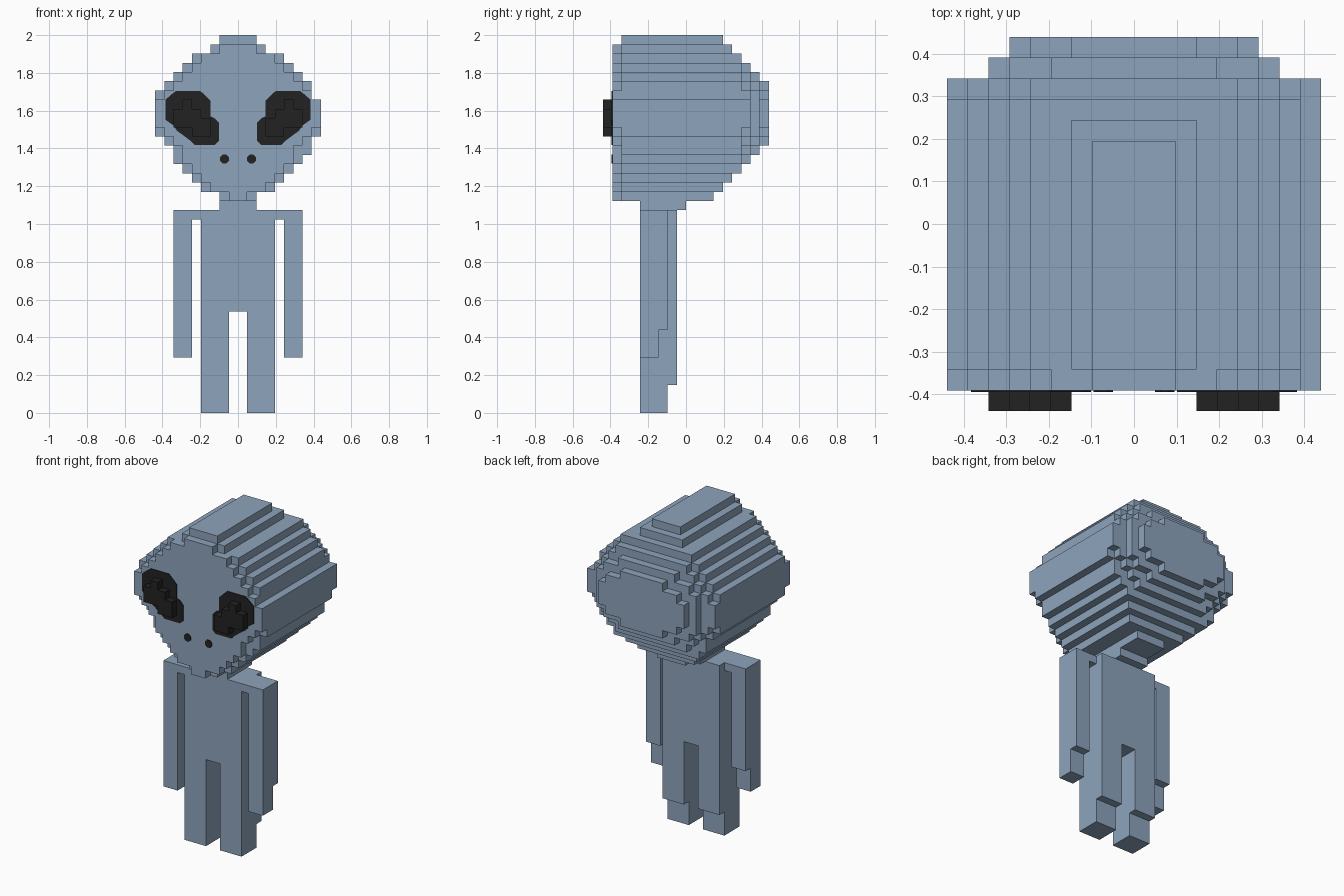
import bpy, bmesh, math
from mathutils import Vector

if "Cube" in bpy.data.objects:
    bpy.data.objects.remove(bpy.data.objects["Cube"], do_unlink=True)

U = 2 / 41  # size of one block


def material(name, rgb):
    m = bpy.data.materials.new(name)
    m.diffuse_color = (*rgb, 1)
    m.use_nodes = True
    bsdf = m.node_tree.nodes["Principled BSDF"]
    bsdf.inputs["Base Color"].default_value = (*rgb, 1)
    bsdf.inputs["Roughness"].default_value = 0.8
    return m


SKIN = material("blue_grey_skin", (0.27, 0.37, 0.50))
BLACK = material("black", (0.016, 0.016, 0.016))


def finish(name, bm, mat):
    bmesh.ops.recalc_face_normals(bm, faces=bm.faces)
    bmesh.ops.scale(bm, vec=(U, U, U), verts=bm.verts)
    me = bpy.data.meshes.new(name)
    bm.to_mesh(me)
    bm.free()
    me.materials.append(mat)
    ob = bpy.data.objects.new(name, me)
    bpy.context.collection.objects.link(ob)
    return ob


def from_blocks(name, cells, mat):
    """Shell around a set of unit blocks, with flat areas merged."""
    bm = bmesh.new()
    for c in sorted(cells):
        for axis in range(3):
            for side in (0, 1):
                n = list(c)
                n[axis] += 1 if side else -1
                if tuple(n) in cells:
                    continue
                a, b = (axis + 1) % 3, (axis + 2) % 3
                quad = []
                for p, q in ((0, 0), (1, 0), (1, 1), (0, 1)):
                    v = Vector(c)
                    v[axis] += side
                    v[a] += p
                    v[b] += q
                    quad.append(bm.verts.new(v))
                bm.faces.new(quad if side else quad[::-1])
    bmesh.ops.remove_doubles(bm, verts=bm.verts, dist=0.001)
    bmesh.ops.dissolve_limit(bm, angle_limit=0.01, verts=bm.verts, edges=bm.edges)
    return finish(name, bm, mat)


def box(x0, x1, y0, y1, z0, z1):
    return {(x, y, z) for x in range(x0, x1) for y in range(y0, y1) for z in range(z0, z1)}


def mirror(cells):
    return {(-1 - x, y, z) for x, y, z in cells}


def plate(name, outline, y):
    """Thin painted plate standing on the face."""
    bm = bmesh.new()
    f = bm.faces.new([bm.verts.new((x, y, z)) for x, z in outline])
    ext = bmesh.ops.extrude_face_region(bm, geom=[f])
    vs = [g for g in ext["geom"] if isinstance(g, bmesh.types.BMVert)]
    bmesh.ops.translate(bm, verts=vs, vec=(0, -0.08, 0))
    return finish(name, bm, BLACK)


# Head: half width and back end of each row, from the chin up
rows = {22: (2, 0), 23: (2, 3), 24: (4, 4), 25: (5, 5), 26: (6, 6), 27: (7, 7),
        28: (7, 8), 29: (8, 9), 30: (9, 9), 31: (9, 9), 32: (9, 9), 33: (9, 9),
        34: (8, 9), 35: (8, 9), 36: (7, 8), 37: (6, 7), 38: (5, 6), 39: (3, 5), 40: (2, 4)}
# Narrower layers closing the front and the rounded back
front = {23: 1, 24: 3, 25: 4, 26: 5, 27: 6, 28: 6, 29: 7, 30: 8, 31: 9, 32: 9, 33: 9,
         34: 8, 35: 7, 36: 6, 37: 5, 38: 4, 39: 2}
caps = {
    -8: front,
    6: {27: 5, 28: 6, 29: 7, 30: 8, 31: 9, 32: 9, 33: 9, 34: 8, 35: 7, 36: 6, 37: 5},
    7: {28: 4, 29: 6, 30: 7, 31: 7, 32: 7, 33: 7, 34: 7, 35: 6, 36: 4},
    8: {29: 3, 30: 5, 31: 6, 32: 6, 33: 6, 34: 5, 35: 3},
}
head = set()
for z, (half, back) in rows.items():
    start = {22: -5, 40: -7}.get(z, -8)
    for y in range(start, back):
        w = caps[y].get(z, 0) if y in caps else half
        head |= box(-w, w, y, y + 1, z, z + 1)
head |= box(-9, -8, -7, 6, 34, 35)  # slight lopsided steps
head |= box(7, 8, -7, 6, 28, 29)
from_blocks("head", head, SKIN)

# Torso and legs in one piece
body = box(-4, 4, -5, -1, 11, 22)
leg = box(1, 4, -5, -1, 3, 11) | box(1, 4, -5, -2, 0, 3)
from_blocks("torso_and_legs", body | leg | mirror(leg), SKIN)

# Arms with a shoulder bridge and a stepped hand
arm = box(4, 7, -5, -2, 21, 22) | box(5, 7, -5, -2, 9, 21) | box(5, 7, -5, -3, 6, 9)
from_blocks("left_arm", arm, SKIN)
from_blocks("right_arm", mirror(arm), SKIN)

# Raised middle of the eyes
eye = (box(5, 6, -9, -8, 33, 34) | box(4, 7, -9, -8, 32, 33)
       | box(3, 7, -9, -8, 31, 32) | box(3, 5, -9, -8, 30, 31))
from_blocks("left_eye_bulge", eye, BLACK)
from_blocks("right_eye_bulge", mirror(eye), BLACK)

# Flat eye patches and nostrils
eye_outline = [(4.1, 34.95), (6.7, 34.95), (7.3, 34.5), (7.85, 34), (7.85, 31.8), (7.0, 31.2),
               (6.6, 30.6), (5.9, 30.1), (5.1, 29.5), (4.7, 29.1), (2.5, 29.1), (2.07, 29.5),
               (2.07, 31.5), (2.5, 31.95), (3.0, 32.2), (3.0, 33.9), (3.5, 34.4)]
nostril = [(1.48 + 0.52 * math.cos(math.radians(a)), 27.55 + 0.52 * math.sin(math.radians(a)))
           for a in [22.5 + 45 * i for i in range(8)]]
for side, s in (("left", 1), ("right", -1)):
    plate(side + "_eye_patch", [(s * x, z) for x, z in eye_outline], -8)
    plate(side + "_nostril", [(s * x, z) for x, z in nostril], -8)
